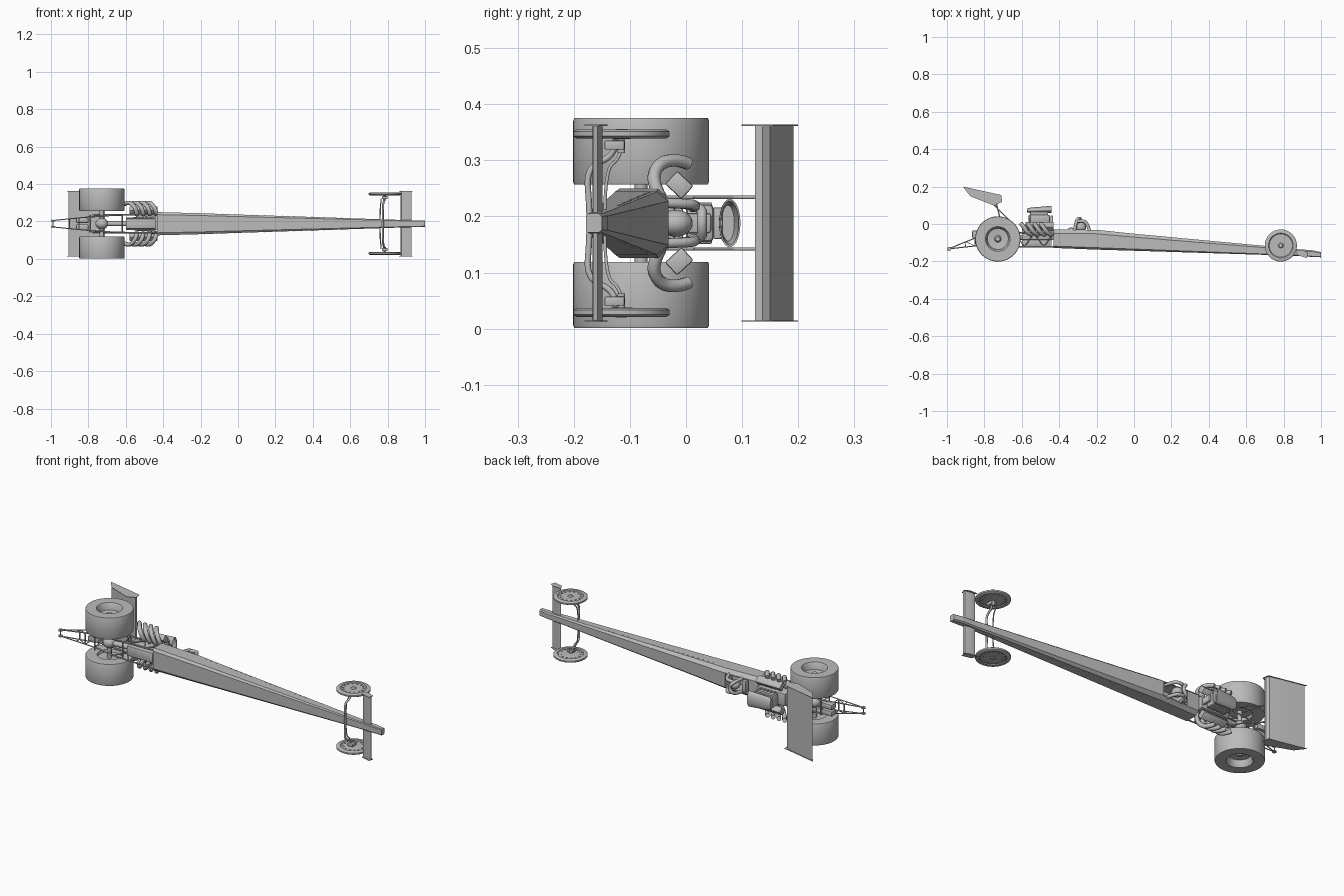
import bpy, bmesh, math
from mathutils import Vector, Matrix

if "Cube" in bpy.data.objects:
    bpy.data.objects.remove(bpy.data.objects["Cube"])

C = 0.188  # centre plane of the car, which lies on its side (car up is +y)
grey = bpy.data.materials.new("plain grey")
grey.diffuse_color = (0.5, 0.5, 0.5, 1)
grey.use_nodes = True
grey.node_tree.nodes["Principled BSDF"].inputs["Base Color"].default_value = grey.diffuse_color


def finish(name, bm, smooth=True):
    bmesh.ops.recalc_face_normals(bm, faces=bm.faces)
    me = bpy.data.meshes.new(name)
    bm.to_mesh(me)
    bm.free()
    ob = bpy.data.objects.new(name, me)
    bpy.context.collection.objects.link(ob)
    me.materials.append(grey)
    if smooth:
        bpy.ops.object.select_all(action='DESELECT')
        ob.select_set(True)
        bpy.context.view_layer.objects.active = ob
        bpy.ops.object.shade_smooth_by_angle(angle=math.radians(35))
    return ob


def loft(name, rings, smooth=True, caps=True):
    bm = bmesh.new()
    vs = [[bm.verts.new(p) for p in r] for r in rings]
    n = len(vs[0])
    for a, b in zip(vs, vs[1:]):
        for i in range(n):
            bm.faces.new((a[i], a[(i + 1) % n], b[(i + 1) % n], b[i]))
    if caps:
        bm.faces.new(vs[0])
        bm.faces.new(vs[-1])
    return finish(name, bm, smooth)


def extrude(name, pts, z0, z1):
    return loft(name, [[(x, y, z) for x, y in pts] for z in (z0, z1)])


def lathe(name, profile, x, y, n=48):
    # closed (radius, z) outline turned about an axis along z
    return loft(name, [[(x + r * math.cos(2 * math.pi * i / n), y + r * math.sin(2 * math.pi * i / n), z)
                        for i in range(n)] for r, z in profile])


def box(name, lo, hi, bevel=0.0, turn=0.0):
    bm = bmesh.new()
    bmesh.ops.create_cube(bm, size=1)
    lo, hi = Vector(lo), Vector(hi)
    bmesh.ops.scale(bm, vec=hi - lo, verts=bm.verts)
    if bevel:
        bmesh.ops.bevel(bm, geom=bm.edges[:], offset=bevel, segments=2, affect='EDGES', profile=0.5)
    bmesh.ops.transform(bm, matrix=Matrix.Translation((lo + hi) / 2) @ Matrix.Rotation(turn, 4, 'X'), verts=bm.verts)
    return finish(name, bm)


def ball(name, c, s):
    bm = bmesh.new()
    bmesh.ops.create_uvsphere(bm, u_segments=24, v_segments=14, radius=1)
    bmesh.ops.transform(bm, matrix=Matrix.Translation(c) @ Matrix.Diagonal((*s, 1)), verts=bm.verts)
    return finish(name, bm)


def tubes(name, paths, r, bent=False):
    cu = bpy.data.curves.new(name, 'CURVE')
    cu.dimensions = '3D'
    cu.bevel_depth, cu.bevel_resolution, cu.use_fill_caps = r, 3, True
    for p in paths:
        s = cu.splines.new('NURBS' if bent else 'POLY')
        s.points.add(len(p) - 1)
        for q, co in zip(s.points, p):
            q.co = (*co, 1)
        if bent:
            s.order_u, s.use_endpoint_u, s.resolution_u = 3, True, 6
    cu.materials.append(grey)
    ob = bpy.data.objects.new(name, cu)
    bpy.context.collection.objects.link(ob)


def both(paths):
    # paths hold (x, y, offset from the centre plane); returns both sides
    return [[(x, y, C + s * w) for x, y, w in p] for s in (1, -1) for p in paths]


# Long tapered body: x, bottom, top, half width
stations = [(-0.43, -0.128, -0.030, 0.062), (-0.2, -0.137, -0.031, 0.056), (0.0, -0.143, -0.052, 0.049),
            (0.7, -0.165, -0.117, 0.026), (0.88, -0.171, -0.135, 0.020), (0.95, -0.176, -0.140, 0.018),
            (1.0, -0.178, -0.150, 0.017)]


def section(x, b, t, w):
    h = t - b
    return [(x, b, C - w * .78), (x, b + h * .1, C - w), (x, t - h * .2, C - w), (x, t, C - w * .7),
            (x, t, C + w * .7), (x, t - h * .2, C + w), (x, b + h * .1, C + w), (x, b, C + w * .78)]


body = loft("body", [section(*s) for s in stations], smooth=False)
cutter = box("cockpit_cutter", (-0.36, -0.10, C - 0.036), (-0.215, 0.05, C + 0.036))
cutter.hide_render = True
cutter.hide_viewport = True
cut = body.modifiers.new("cockpit", 'BOOLEAN')
cut.operation, cut.object = 'DIFFERENCE', cutter

# Rivets along the upper body sides
bm = bmesh.new()
for i in range(24):
    x = -0.18 + i * 0.032
    k = (x + 0.2) / 0.9
    for s in (1, -1):
        pos = (x, -0.062 - 0.07 * k, C + s * (0.056 - 0.030 * k))
        bmesh.ops.create_cone(bm, cap_ends=True, segments=8, radius1=0.002, radius2=0.002, depth=0.003,
                              matrix=Matrix.Translation(pos))
finish("body_rivets", bm)

# Cockpit: helmet, seat back and roll cage
ball("helmet", (-0.285, -0.018, C), (0.028, 0.030, 0.024))
box("seat_back", (-0.35, -0.10, C - 0.033), (-0.325, -0.02, C + 0.033), 0.005)
tubes("roll_hoop", [[(-0.32, -0.05, C - 0.036), (-0.31, 0.03, C - 0.036), (-0.28, 0.028, C),
                     (-0.31, 0.03, C + 0.036), (-0.32, -0.05, C + 0.036)]], 0.009, True)
tubes("cage_side", both([[(-0.31, 0.012, 0.028), (-0.27, 0.022, 0.032), (-0.245, -0.005, 0.035),
                          (-0.235, -0.05, 0.036)]]), 0.009, True)

for s, side in ((1, "left"), (-1, "right")):
    def w(o, s=s):
        return C + s * o
    # Wide rear tyre with deep hub recess
    lathe(side + "_rear_wheel", [(0.02, w(.085)), (0.058, w(.082)), (0.062, w(.069)), (0.119, w(.069)),
                                 (0.121, w(.073)), (0.121, w(.182)), (0.119, w(.187)), (0.066, w(.187)),
                                 (0.062, w(.182)), (0.056, w(.150)), (0.018, w(.146)), (0.012, w(.158)),
                                 (0.004, w(.158))], -0.728, -0.08, 64)
    # Thin front wheel
    lathe(side + "_front_wheel", [(0.012, w(.150)), (0.062, w(.155)), (0.066, w(.151)), (0.080, w(.151)),
                                  (0.086, w(.155)), (0.086, w(.163)), (0.080, w(.167)), (0.066, w(.167)),
                                  (0.062, w(.163)), (0.014, w(.163)), (0.010, w(.168)), (0.003, w(.168))],
          0.785, -0.115)
    bm = bmesh.new()
    for i in range(14):
        a = i * math.tau / 14
        bmesh.ops.create_cone(bm, cap_ends=True, segments=8, radius1=.004, radius2=.004, depth=.014,
                              matrix=Matrix.Translation((.785 + .052 * math.cos(a), -.115 + .052 * math.sin(a), w(.159))))
    finish(side + "_wheel_bolts", bm)
    box(side + "_front_brake", (0.77, -0.145, min(w(.131), w(.147))), (0.80, -0.11, max(w(.131), w(.147))), 0.002)
    # Wing end plates
    z0, z1 = sorted((w(.1735), w(.1755)))
    extrude(side + "_rear_end_plate", [(-.915, .2), (-.71, .155), (-.705, .118), (-.75, .099), (-.875, .148)], z0, z1)
    extrude(side + "_front_end_plate", [(.862, -.14), (.905, -.14), (.932, -.155), (.925, -.181), (.875, -.168)], z0, z1)
    # Tilted cylinder head cover
    box(side + "_head_cover", (-0.58, -0.032, w(.068) - .016), (-0.43, 0.008, w(.068) + .016), 0.004, s * -0.75)
    # Parachute pack
    box(side + "_chute_pack", (-0.865, -0.075, w(.018) - .014), (-0.80, -0.035, w(.018) + .014), 0.005)
    # Wheelie bar roller
    lathe(side + "_roller", [(.003, w(.012)), (.011, w(.012)), (.011, w(.019)), (.003, w(.019))], -.989, -.133, 20)

# Wings
extrude("rear_wing", [(-.905, .192), (-.86, .183), (-.78, .166), (-.72, .150), (-.710, .136), (-.712, .123),
                      (-.75, .123), (-.80, .140), (-.86, .167)], C - .174, C + .174)
extrude("front_wing", [(.868, -.150), (.89, -.149), (.925, -.158), (.928, -.166), (.90, -.167), (.875, -.160)],
        C - .174, C + .174)

# Rear wing struts
tubes("wing_struts", both([[(-.66, .012, .046), (-.78, .135, .046)], [(-.70, -.03, .046), (-.74, .125, .046)],
                           [(-.66, .012, .046), (-.63, -.045, .046)]]), 0.0032)

# Rear axle and differential
ball("differential", (-0.728, -0.08, C), (0.034, 0.034, 0.030))
tubes("rear_axle", [[(-.728, -.08, C - .16), (-.728, -.08, C + .16)]], 0.012)
tubes("drive_shaft", [[(-.70, -.08, C), (-.58, -.07, C)]], 0.014)

# Rear frame tubes with zigzag bracing
rails = [[(-.42, -.050, .050), (-.66, -.045, .048), (-.80, -.05, .036)],
         [(-.42, -.122, .050), (-.66, -.122, .046), (-.80, -.108, .036)],
         [(-.80, -.05, .036), (-.80, -.108, .036)]]
zig = [(-.43 - i * .052, (-.050, -.122)[i % 2], .048) for i in range(7)]
tubes("rear_frame", both(rails + [zig]), 0.0042)
tubes("frame_cross_bars", [[(x, y, C - .046), (x, y, C + .046)] for x in (-.43, -.62, -.79) for y in (-.048, -.12)], 0.004)

# Wheelie bars
tubes("wheelie_bar", both([[(-.80, -.055, .036), (-.992, -.133, .017)], [(-.80, -.112, .036), (-.992, -.133, .017)],
                           [(-.85, -.075, .031), (-.85, -.117, .031), (-.90, -.094, .026), (-.90, -.122, .026)]]), 0.0028)
tubes("wheelie_cross_bars", [[(x, y, C - o), (x, y, C + o)] for x, y, o in
                             ((-.989, -.133, .022), (-.90, -.094, .026), (-.85, -.117, .031))], 0.0028)

# Engine block, oil pan, blower and intake scoop
box("engine_block", (-.60, -.085, C - .034), (-.43, -.005, C + .034), 0.004)
box("oil_pan", (-.60, -.116, C - .028), (-.44, -.08, C + .028), 0.006)
box("blower", (-.565, 0.0, C - .034), (-.45, 0.05, C + .034), 0.010)
for i in range(5):
    box("blower_rib", (-.555 + i * .021, 0.008, C - .037), (-.547 + i * .021, 0.046, C + .037), 0.002)
box("blower_belt", (-.447, -.07, C - .018), (-.432, 0.045, C + .018), 0.005)
box("injector_base", (-.555, 0.048, C - .028), (-.46, 0.066, C + .028), 0.003)


def oval(x, y, h, wd, n=28):
    return [(x, y + h * math.sin(math.tau * i / n), C + wd * math.cos(math.tau * i / n)) for i in range(n)]


loft("intake_scoop", [oval(-.572, .073, .010, .030), oval(-.55, .073, .015, .037), oval(-.44, .078, .019, .043),
                      oval(-.442, .078, .016, .039), oval(-.50, .075, .011, .032)])

# Four swept exhaust pipes on each side
for k, side in ((1, "left"), (-1, "right")):
    tubes(side + "_exhaust_pipes",
          [[(x, -.045, C + k * .045), (x - .004, -.062, C + k * .075), (x - .028, -.048, C + k * .108),
            (x - .05, -.015, C + k * .114), (x - .065, .004, C + k * .106)]
           for x in (-.435, -.470, -.505, -.540)], 0.0115, True)

# Bowed front axle and steering links
tubes("front_axle", [[(.785, -.125, C - .15), (.78, -.125, C - .12), (.775, -.178, C - .10), (.775, -.172, C - .03),
                      (.775, -.172, C + .03), (.775, -.178, C + .10), (.78, -.125, C + .12), (.785, -.125, C + .15)]],
      0.0055, True)
tubes("steering_links", both([[(.765, -.115, .135), (.765, -.118, .115), (.76, -.145, .095), (.76, -.145, 0.0)]]), 0.003, True)
tubes("front_spindles", both([[(.785, -.115, .125), (.785, -.115, .165)]]), 0.007)
